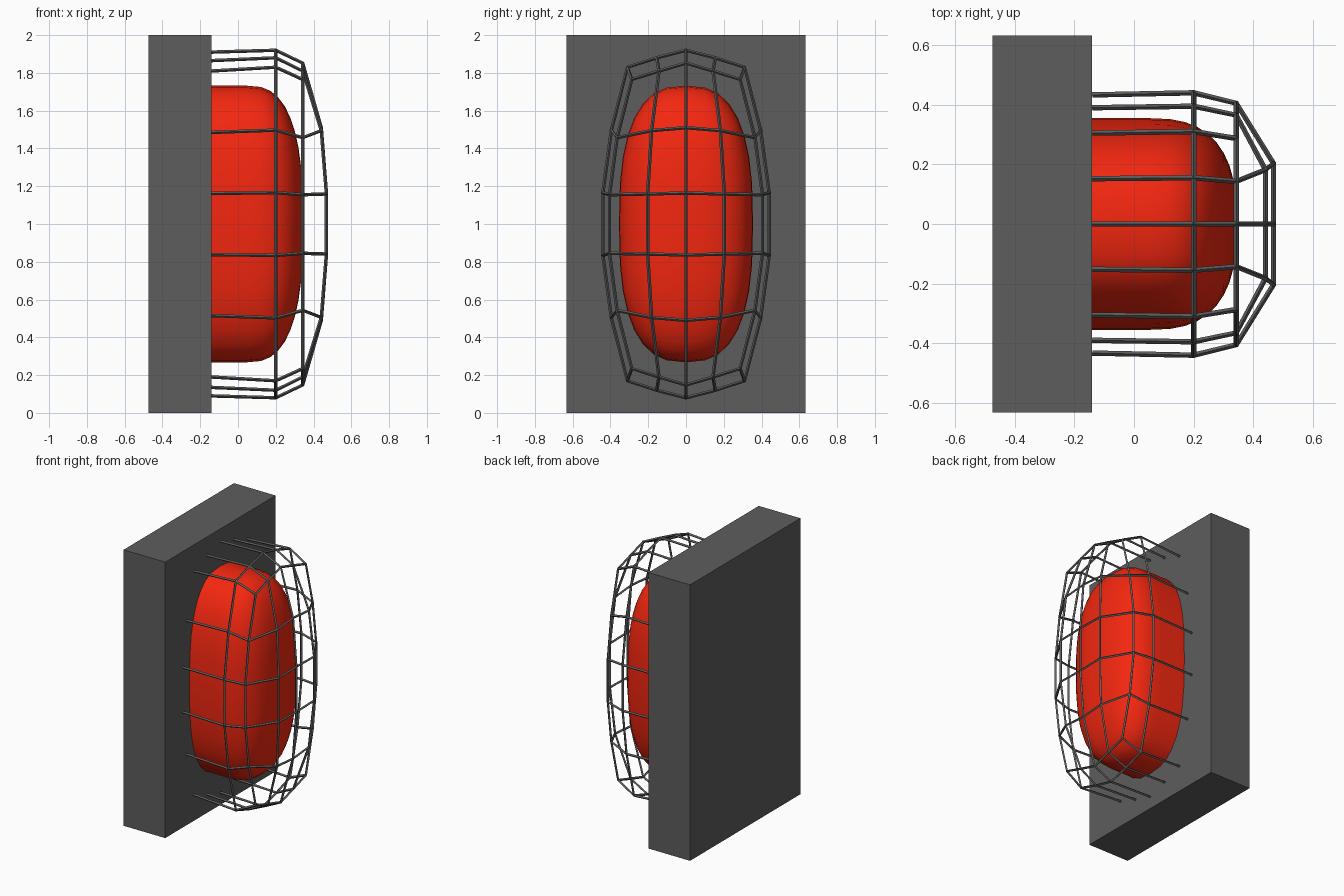
import bpy, bmesh, math

if "Cube" in bpy.data.objects:
    bpy.data.objects.remove(bpy.data.objects["Cube"])

def material(name, color):
    m = bpy.data.materials.new(name)
    m.diffuse_color = color
    m.use_nodes = True
    m.node_tree.nodes["Principled BSDF"].inputs["Base Color"].default_value = m.diffuse_color
    return m

dark = material("dark_grey", (0.11, 0.11, 0.11, 1))
red = material("red", (0.9, 0.02, 0.005, 1))
BACK = -0.14

# Wall plate
bpy.ops.mesh.primitive_cube_add(size=1, location=(-0.308, 0, 1))
plate = bpy.context.object
plate.name = "wall_plate"
plate.scale = (0.334, 1.264, 2)
bpy.ops.object.transform_apply(location=False, rotation=False, scale=True)
plate.data.materials.append(dark)

# Lamp dome: straight sleeve, then superelliptic cap
P, SEG, LEVELS = 2.65, 32, 10

def spow(v):
    return math.copysign(abs(v) ** (2 / P), v)

bm = bmesh.new()
sections = [(BACK - 0.02, 1.0)]
for i in range(LEVELS):
    a = math.pi / 2 * i / LEVELS
    sections.append((0.05 + 0.295 * spow(math.sin(a)), spow(math.cos(a))))
rings = []
for x, s in sections:
    ring = []
    for k in range(SEG):
        t = 2 * math.pi * k / SEG
        ring.append(bm.verts.new((x, 0.355 * s * spow(math.cos(t)),
                                  1 + 0.732 * s * spow(math.sin(t)))))
    rings.append(ring)
tip = bm.verts.new((0.345, 0, 1))
for k in range(SEG):
    n = (k + 1) % SEG
    for r0, r1 in zip(rings, rings[1:]):
        bm.faces.new((r0[k], r0[n], r1[n], r1[k]))
    bm.faces.new((rings[-1][k], rings[-1][n], tip))
bm.faces.new(rings[0][::-1])
bmesh.ops.recalc_face_normals(bm, faces=bm.faces)
mesh = bpy.data.meshes.new("lamp_dome")
bm.to_mesh(mesh)
bm.free()
dome = bpy.data.objects.new("lamp_dome", mesh)
bpy.context.collection.objects.link(dome)
mesh.materials.append(red)
bpy.context.view_layer.objects.active = dome
dome.select_set(True)
bpy.ops.object.shade_smooth_by_angle(angle=math.radians(50))

# Guard cage: quarter outlines (y, z above centre), from top middle round to the side
quarters = {
    "back": (BACK, [(0, .91), (.152, .865), (.305, .81), (.39, .485), (.433, .162)]),
    "outer": (0.2, [(0, .92), (.155, .88), (.31, .83), (.395, .497), (.44, .166)]),
    "inner": (0.343, [(0, .852), (.143, .81), (.287, .765), (.365, .457), (.405, .155)]),
}

def full_ring(x, q):
    right = q + [(y, -z) for y, z in reversed(q)]
    left = [(-y, z) for y, z in reversed(right[1:-1])]
    return [(x, y, 1 + z) for y, z in right + left]

back, outer, inner = (full_ring(*quarters[k]) for k in ("back", "outer", "inner"))
N = len(outer)
cols = [-1, 0, 1]
rows = [.51, .164, -.164, -.51]

def node(c, z):
    wide = abs(z) < 0.3
    y = c * (0.203 if wide else 0.182)
    drop = 1 - 0.03 * abs(c)
    return (0.468 if wide else 0.441, y, 1 + z * drop)

wires = [(outer, True), (inner, True)]

def strand(start, middle, end):
    s, e = start % N, end % N
    wires.append(([back[s], outer[s], inner[s]] + middle +
                  [inner[e], outer[e], back[e]], False))

# Upright strands, cross strands and corner rods
for c in cols:
    strand(c, [node(c, z) for z in rows], 9 - c)
for i, z in enumerate(rows):
    strand(-3 - i, [node(c, z) for c in cols], 3 + i)
for k in (2, 7, 11, 16):
    wires.append(([back[k], outer[k], inner[k]], False))

curve = bpy.data.curves.new("guard_cage", 'CURVE')
curve.dimensions = '3D'
curve.bevel_depth = 0.009
curve.bevel_resolution = 0
curve.use_fill_caps = True
for pts, closed in wires:
    sp = curve.splines.new('POLY')
    sp.points.add(len(pts) - 1)
    for p, co in zip(sp.points, pts):
        p.co = (*co, 1)
    sp.use_cyclic_u = closed
    sp.use_smooth = False
curve.materials.append(dark)
cage = bpy.data.objects.new("guard_cage", curve)
bpy.context.collection.objects.link(cage)
bpy.ops.object.select_all(action='DESELECT')
cage.select_set(True)
bpy.context.view_layer.objects.active = cage
bpy.ops.object.convert(target='MESH')
